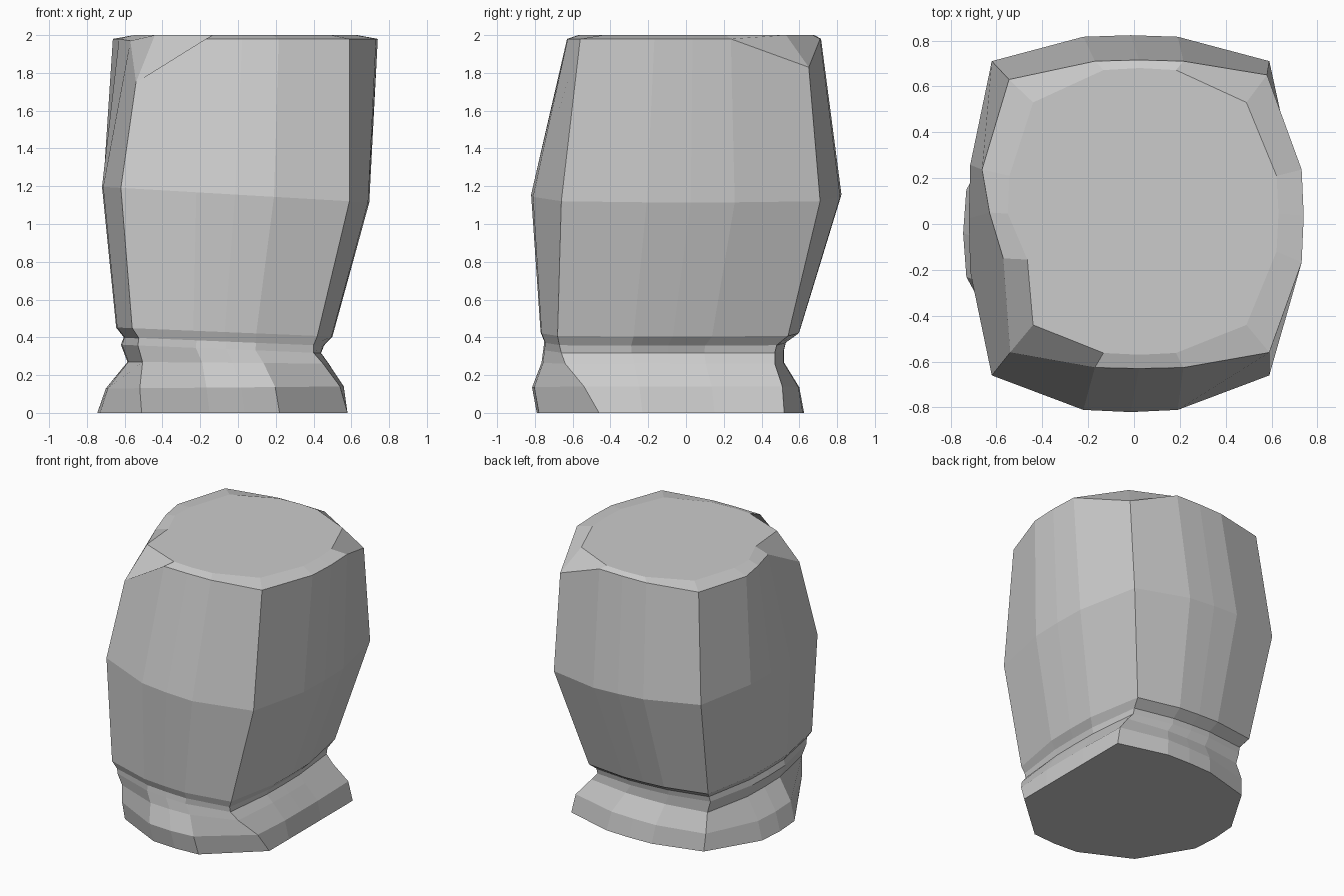
import bpy, bmesh
from mathutils import Vector

if "Cube" in bpy.data.objects:
    bpy.data.objects.remove(bpy.data.objects["Cube"])

# Rings from bottom to top: corner box (left, right, front, back),
# side bulges (left, right, front, back), height at left and right,
# plus moved points {index: xyz}; corners are 0 FL, 4 FR, 8 BR, 12 BL.
RINGS = [
    ((-.51, .58, -.60, .52), (-.745, .58, -.79, .625), (0, 0), {4: (.58, -.46, 0)}),
    ((-.52, .55, -.62, .51), (-.70, .56, -.815, .60), (.13, .14), {4: (.54, -.54, .14)}),
    ((-.505, .45, -.64, .47), (-.585, .48, -.765, .52), (.27, .26), {}),
    ((-.53, .40, -.66, .47), (-.62, .44, -.755, .52), (.36, .31), {}),
    ((-.525, .40, -.67, .48), (-.605, .455, -.75, .53), (.40, .35), {}),
    ((-.56, .42, -.68, .54), (-.645, .50, -.77, .60), (.45, .40), {}),
    ((-.62, .59, -.66, .71), (-.72, .695, -.82, .823), (1.19, 1.12), {}),
    ((-.545, .59, -.56, .63), (-.67, .74, -.63, .715), (1.98, 1.98),
     {0: (-.54, -.56, 1.75), 8: (.58, .65, 1.83),
      14: (-.63, .05, 1.98), 15: (-.57, -.15, 1.97)}),
    ((-.44, .49, -.44, .53), (-.55, .63, -.57, .68), (2, 2), {15: (-.465, -.155, 2)}),
]


def ring_points(box, bulge, heights, moved):
    xl, xr, yf, yb = box
    bl, br, bf, bb = bulge
    corners = [Vector(c) for c in ((xl, yf), (xr, yf), (xr, yb), (xl, yb))]
    pts = []
    for i, (axis, limit) in enumerate(((1, bf), (0, br), (1, bb), (0, bl))):
        a, b = corners[i], corners[(i + 1) % 4]
        pts.append(a)
        for t, k in ((.33, .94), (.5, 1), (.67, .94)):
            p = a.lerp(b, t)
            p[axis] += (limit - p[axis]) * k
            pts.append(p)
    zl, zr = heights
    out = [(p.x, p.y, zl + (zr - zl) * (p.x + .6) / 1.2) for p in pts]
    for i, co in moved.items():
        out[i] = co
    return out


# Faceted block: flared foot, pinched neck, bulging body, chipped top
bm = bmesh.new()
loops = [[bm.verts.new(co) for co in ring_points(*r)] for r in RINGS]
for low, high in zip(loops, loops[1:]):
    for i in range(16):
        j = (i + 1) % 16
        bm.faces.new((low[i], low[j], high[j], high[i]))
bm.faces.new(loops[0][::-1])
bm.faces.new(loops[-1])
bmesh.ops.recalc_face_normals(bm, faces=bm.faces)
mesh = bpy.data.meshes.new("stone_post")
bm.to_mesh(mesh)
bm.free()
bpy.context.collection.objects.link(bpy.data.objects.new("stone_post", mesh))
